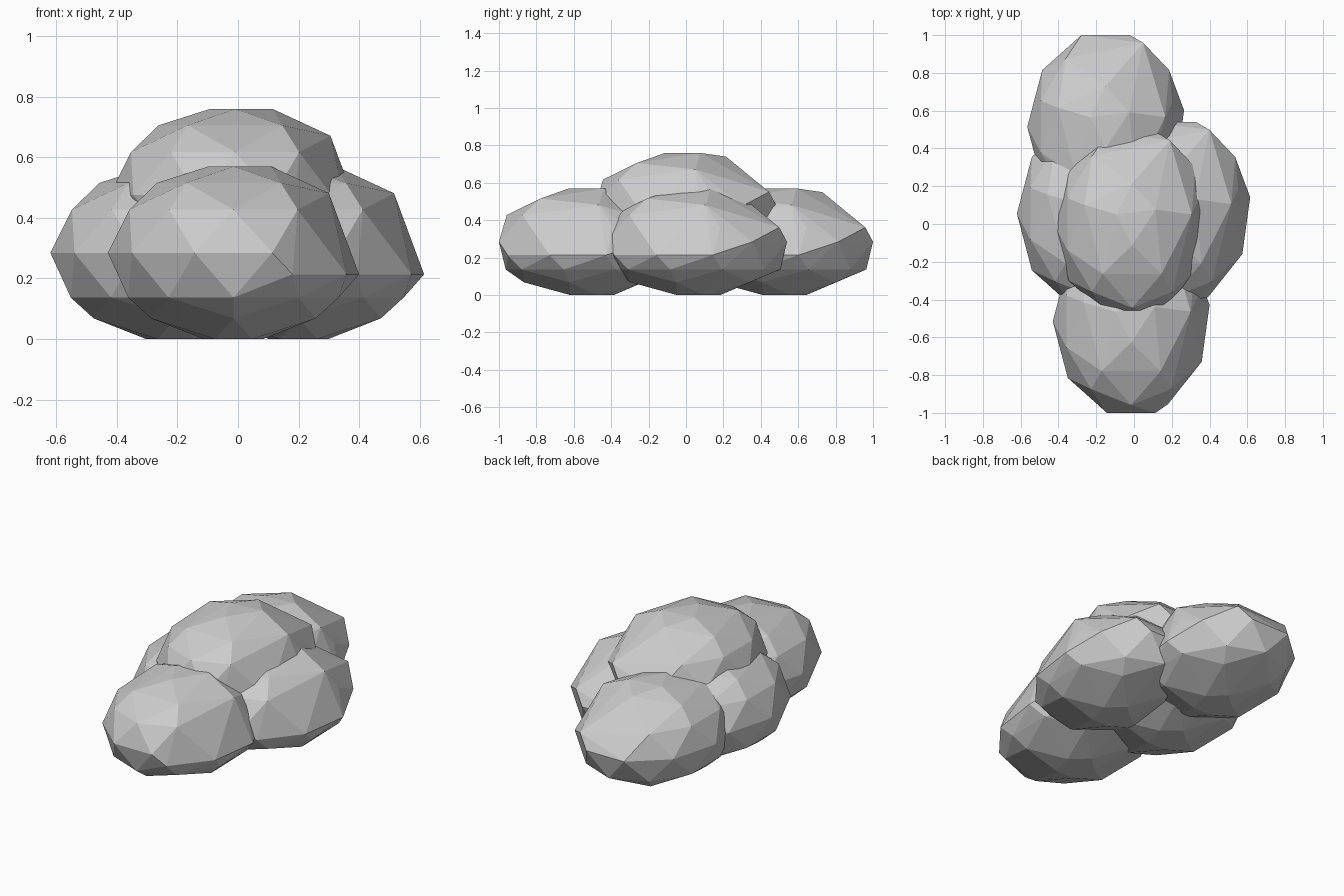
import bpy, bmesh
from math import sin, cos, radians

if "Cube" in bpy.data.objects:
    bpy.data.objects.remove(bpy.data.objects["Cube"])

# Half sizes of one boulder
SIZE = (0.415, 0.51, 0.285)


def ring(r, z, azimuths):
    return [(r * cos(radians(a)), r * sin(radians(a)), z) for a in azimuths]


def boulder_mesh():
    pts = []
    # faceted ball built from rings, left open on the chipped right side
    pts += ring(0.25, -1.0, range(18, 378, 72))
    pts += ring(0.69, -0.76, range(54, 414, 72))
    pts += ring(0.88, -0.52, range(18, 378, 36))
    pts += ring(1.0, 0.0, range(36, 300, 36))
    pts += ring(0.87, 0.50, range(126, 320, 36))
    pts += ring(0.64, 0.81, (162, 234, 306))
    # flattened crown
    pts += [(-0.2, 0.1, 1), (0.3, 0.15, 1), (0.0, -0.22, 1), (0.0, 0.42, 0.93)]
    # chipped right side
    pts += [(0.47, -0.86, -0.25), (0.9, -0.42, -0.25), (1.0, 0.17, -0.25),
            (0.85, 0.25, 0.27), (0.48, 0.87, 0.27), (0.76, 0.1, 0.69),
            (0.31, -0.95, 0.0)]
    bm = bmesh.new()
    for p in pts:
        bm.verts.new([c * s for c, s in zip(p, SIZE)])
    bmesh.ops.remove_doubles(bm, verts=bm.verts, dist=0.005)
    res = bmesh.ops.convex_hull(bm, input=bm.verts)
    loose = [v for v in bm.verts if not v.link_faces]
    bmesh.ops.delete(bm, geom=loose, context='VERTS')
    bmesh.ops.recalc_face_normals(bm, faces=bm.faces)
    me = bpy.data.meshes.new("boulder")
    bm.to_mesh(me)
    bm.free()
    return me


# Four ground boulders with one resting on top
mesh = boulder_mesh()
for name, loc in {
    "front_boulder": (-0.015, -0.515, 0.285),
    "back_boulder": (-0.15, 0.515, 0.285),
    "left_boulder": (-0.205, 0.055, 0.285),
    "right_boulder": (0.2, 0.055, 0.285),
    "top_boulder": (-0.01, 0.0, 0.475),
}.items():
    ob = bpy.data.objects.new(name, mesh)
    ob.location = loc
    bpy.context.collection.objects.link(ob)
